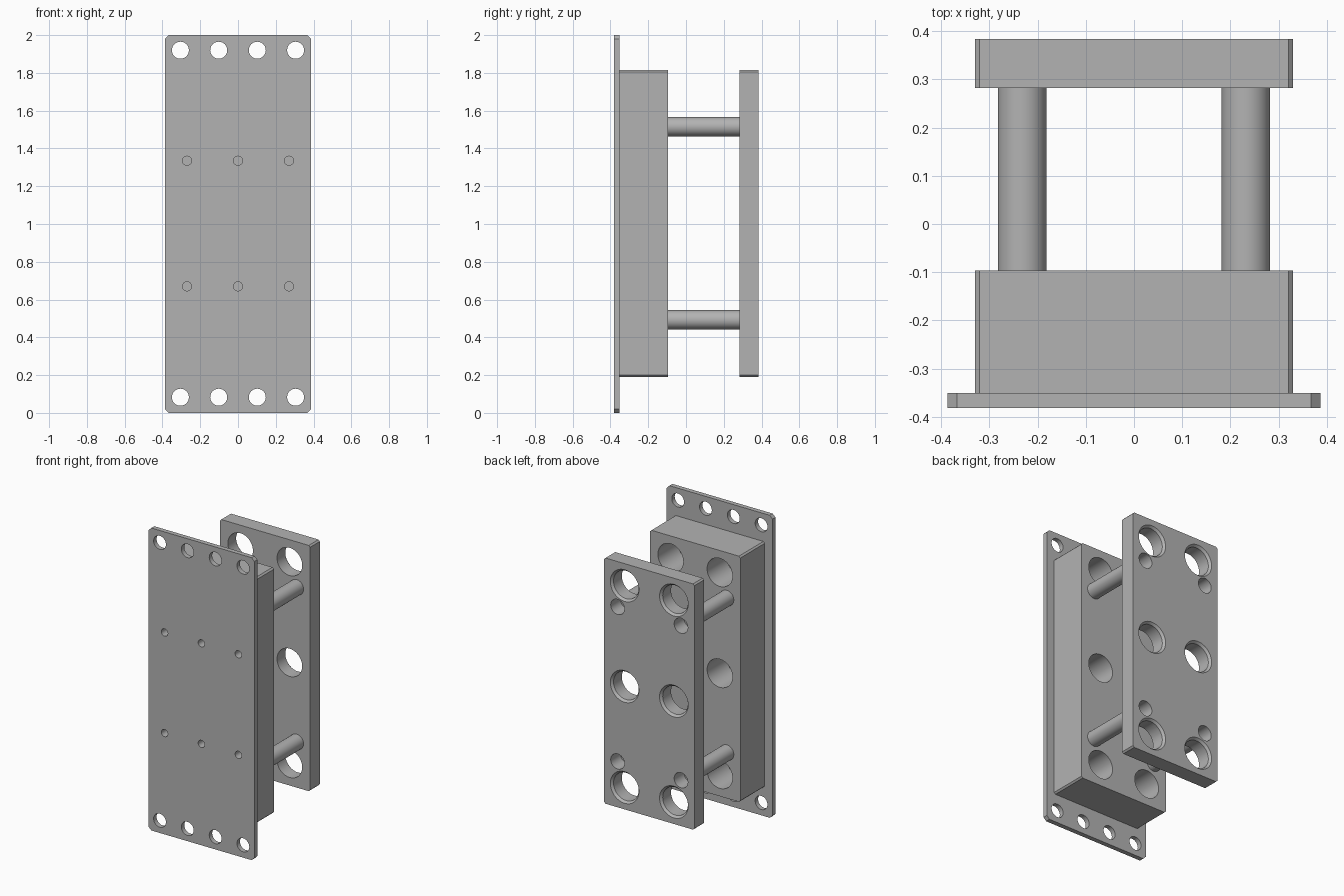
import bpy, bmesh
from mathutils import Matrix

if "Cube" in bpy.data.objects:
    bpy.data.objects.remove(bpy.data.objects["Cube"])

steel = bpy.data.materials.new("grey_steel")
steel.use_nodes = True
steel.diffuse_color = (0.45, 0.45, 0.45, 1)
steel.node_tree.nodes["Principled BSDF"].inputs["Base Color"].default_value = (0.45, 0.45, 0.45, 1)

MID = 1.0


def new_object(name, bm):
    mesh = bpy.data.meshes.new(name)
    bm.to_mesh(mesh)
    bm.free()
    ob = bpy.data.objects.new(name, mesh)
    bpy.context.collection.objects.link(ob)
    mesh.materials.append(steel)
    return ob


def smooth(ob):
    bpy.ops.object.select_all(action="DESELECT")
    ob.select_set(True)
    bpy.context.view_layer.objects.active = ob
    bpy.ops.object.shade_smooth_by_angle()


def plate(name, half_width, y0, y1, z0, z1, chamfer):
    """Box whose four edges running front to back are chamfered."""
    bm = bmesh.new()
    bmesh.ops.create_cube(bm, size=1)
    bmesh.ops.scale(bm, vec=(2 * half_width, y1 - y0, z1 - z0), verts=bm.verts)
    bmesh.ops.translate(bm, vec=(0, (y0 + y1) / 2, (z0 + z1) / 2), verts=bm.verts)
    edges = [e for e in bm.edges if abs(e.verts[0].co.y - e.verts[1].co.y) > 0.001]
    bmesh.ops.bevel(bm, geom=edges, offset=chamfer, segments=1, affect="EDGES")
    return new_object(name, bm)


def add_cylinder(bm, x, z, y0, y1, r0, r1=None):
    """Cylinder or cone along y, radius r0 at y0 and r1 at y1."""
    turn = Matrix.Translation((x, (y0 + y1) / 2, z)) @ Matrix.Rotation(-1.5707963, 4, "X")
    bmesh.ops.create_cone(bm, cap_ends=True, segments=48, radius1=r0,
                          radius2=r0 if r1 is None else r1, depth=y1 - y0, matrix=turn)


def drill(ob, centres, y0, y1, r0, r1=None):
    bm = bmesh.new()
    for x, z in centres:
        add_cylinder(bm, x, z, y0, y1, r0, r1)
    cutter = new_object("hole_cutter", bm)
    cutter.hide_render = True
    mod = ob.modifiers.new("holes", "BOOLEAN")
    mod.operation = "DIFFERENCE"
    mod.solver = "EXACT"
    mod.object = cutter
    bpy.context.view_layer.objects.active = ob
    bpy.ops.object.modifier_apply(modifier=mod.name)
    bpy.data.objects.remove(cutter)


def grid(xs, zs):
    return [(x, MID + z) for x in xs for z in zs]


mount_holes = grid((-0.305, -0.102, 0.102, 0.305), (-0.917, 0.92))
screw_holes = grid((-0.27, 0, 0.27), (-0.33, 0.335))
bores = grid((-0.18, 0.18), (-0.665, 0.003, 0.67))
rod_spots = grid((-0.232, 0.232), (-0.507, 0.515))

# Mounting plate with end holes and screw holes
front = plate("mounting_plate", 0.387, -0.382, -0.351, 0, 2, 0.02)
drill(front, mount_holes, -0.5, -0.2, 0.045)
drill(front, screw_holes, -0.5, -0.2, 0.024)

# Thick block with blind bores, and screw holes behind the mounting plate
block = plate("main_block", 0.33, -0.351, -0.096, 0.19, 1.815, 0.01)
drill(block, bores, -0.3, 0, 0.093)
drill(block, screw_holes, -0.4, -0.25, 0.024)

# Rear plate with chamfered through bores and rod holes
rear = plate("rear_plate", 0.33, 0.282, 0.384, 0.19, 1.815, 0.01)
drill(rear, bores, 0.2, 0.5, 0.092)
drill(rear, bores, 0.369, 0.389, 0.092, 0.109)
drill(rear, rod_spots, 0.2, 0.5, 0.05)

for part in (front, block, rear):
    smooth(part)

# Four spacer rods
for i, (x, z) in enumerate(rod_spots):
    bm = bmesh.new()
    add_cylinder(bm, x, z, -0.11, 0.283, 0.0505)
    smooth(new_object(f"spacer_rod_{i + 1}", bm))
